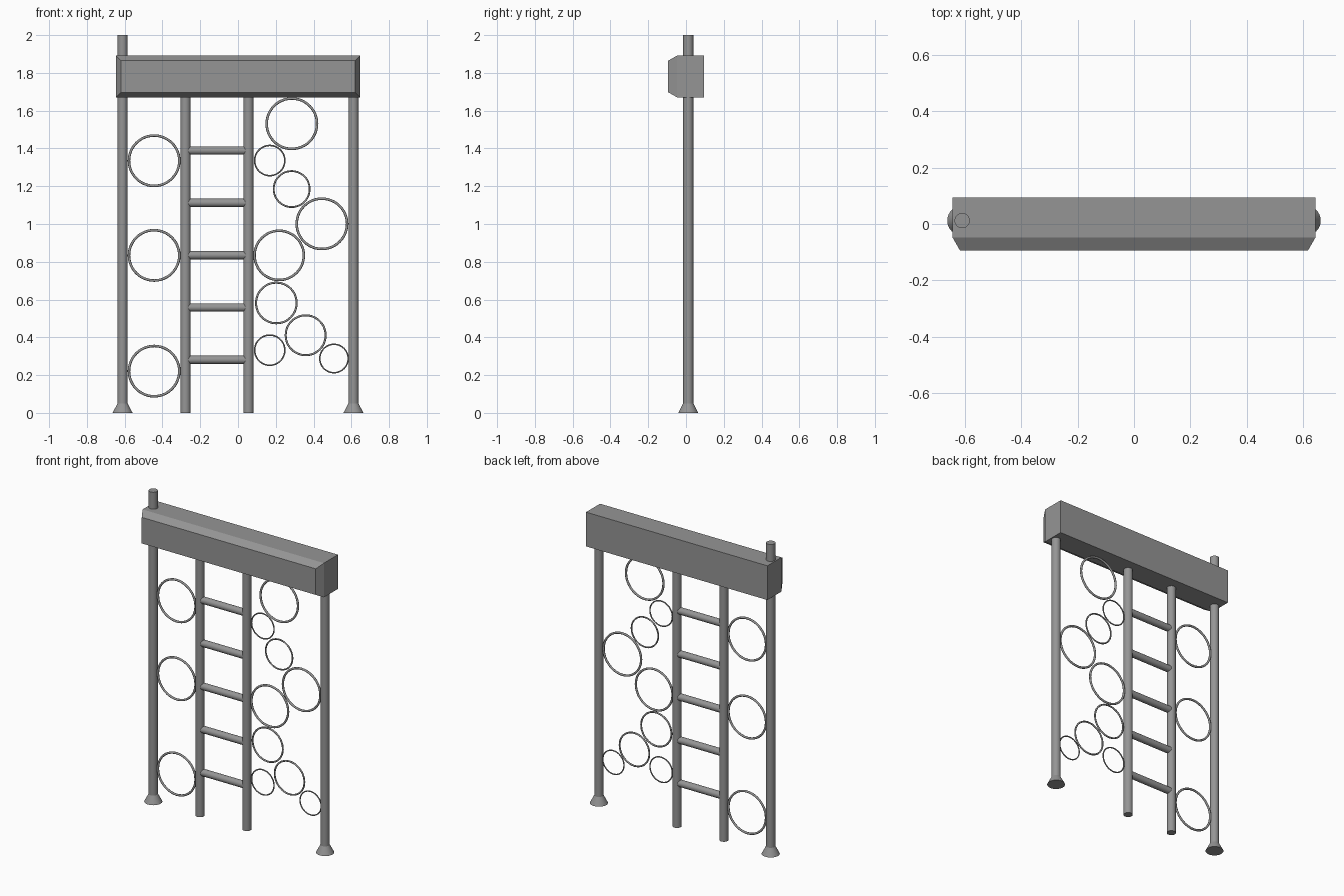
import bpy, bmesh, math
from mathutils import Matrix, Vector

cube = bpy.data.objects.get("Cube")
if cube:
    bpy.data.objects.remove(cube)

grey = bpy.data.materials.new("metal grey")
grey.use_nodes = True
grey.diffuse_color = (0.3, 0.3, 0.3, 1)
grey.node_tree.nodes["Principled BSDF"].inputs["Base Color"].default_value = (0.3, 0.3, 0.3, 1)

POLE_Y = 0.012
POLE_R = 0.027
BEAM_LOW, BEAM_TOP = 1.671, 1.891


def finish(obj, name, smooth=True):
    obj.name = name
    obj.data.materials.append(grey)
    if smooth:
        bpy.ops.object.shade_smooth_by_angle(angle=math.radians(35))
    return obj


def tube(name, start, end, radius):
    a, b = Vector(start), Vector(end)
    bpy.ops.mesh.primitive_cylinder_add(vertices=32, radius=radius, depth=(b - a).length,
                                        location=(a + b) / 2)
    obj = bpy.context.object
    obj.rotation_euler = (b - a).to_track_quat('Z', 'Y').to_euler()
    return finish(obj, name)


def ring(name, x, z, outer):
    minor = outer * 0.048
    bpy.ops.mesh.primitive_torus_add(major_segments=48, minor_segments=12,
                                     major_radius=outer - minor, minor_radius=minor,
                                     location=(x, POLE_Y, z), rotation=(math.pi / 2, 0, 0))
    return finish(bpy.context.object, name)


# Upright poles: the right outer one rises above the beam
tube("right_outer_pole", (-0.611, POLE_Y, 0), (-0.611, POLE_Y, 2), POLE_R)
tube("left_outer_pole", (0.611, POLE_Y, 0), (0.611, POLE_Y, 1.7), POLE_R)
tube("right_inner_pole", (-0.278, POLE_Y, 0), (-0.278, POLE_Y, 1.7), POLE_R)
tube("left_inner_pole", (0.055, POLE_Y, 0), (0.055, POLE_Y, 1.7), POLE_R)

# Flared feet on the outer poles
for side, x in (("right", -0.611), ("left", 0.611)):
    bpy.ops.mesh.primitive_cone_add(vertices=32, radius1=0.053, radius2=POLE_R,
                                    depth=0.05, location=(x, POLE_Y, 0.025))
    finish(bpy.context.object, side + "_foot")

# Ladder rungs
for i in range(5):
    z = 0.281 + i * 0.277
    tube(f"rung_{i + 1}", (-0.262, POLE_Y, z), (0.039, POLE_Y, z), 0.022)

# Equal rings in the right bay
for i, z in enumerate((0.221, 0.834, 1.335)):
    ring(f"right_ring_{i + 1}", -0.444, z, 0.14)

# Mixed climbing rings in the left bay: x, z, outer radius
climbing = [(0.285, 1.531, 0.14), (0.168, 1.336, 0.084), (0.284, 1.185, 0.1),
            (0.444, 1.001, 0.14), (0.218, 0.834, 0.137), (0.203, 0.582, 0.113),
            (0.358, 0.411, 0.111), (0.168, 0.332, 0.084), (0.508, 0.288, 0.079)]
for i, (x, z, r) in enumerate(climbing):
    ring(f"left_ring_{i + 1}", x, z, r)

# Top beam: a box whose front face is drawn forward and narrowed into a bevelled panel
bm = bmesh.new()
bmesh.ops.create_cube(bm, size=1, matrix=Matrix.Translation((0, 0.023, (BEAM_LOW + BEAM_TOP) / 2))
                      @ Matrix.Diagonal((1.29, 0.142, BEAM_TOP - BEAM_LOW, 1)))
front = min(bm.faces, key=lambda f: f.calc_center_median().y)
bmesh.ops.inset_region(bm, faces=[front], thickness=0.037, depth=0)
for v in front.verts:
    v.co.y = -0.094
mesh = bpy.data.meshes.new("top_beam")
bm.to_mesh(mesh)
bm.free()
beam = bpy.data.objects.new("top_beam", mesh)
bpy.context.collection.objects.link(beam)
finish(beam, "top_beam", smooth=False)
